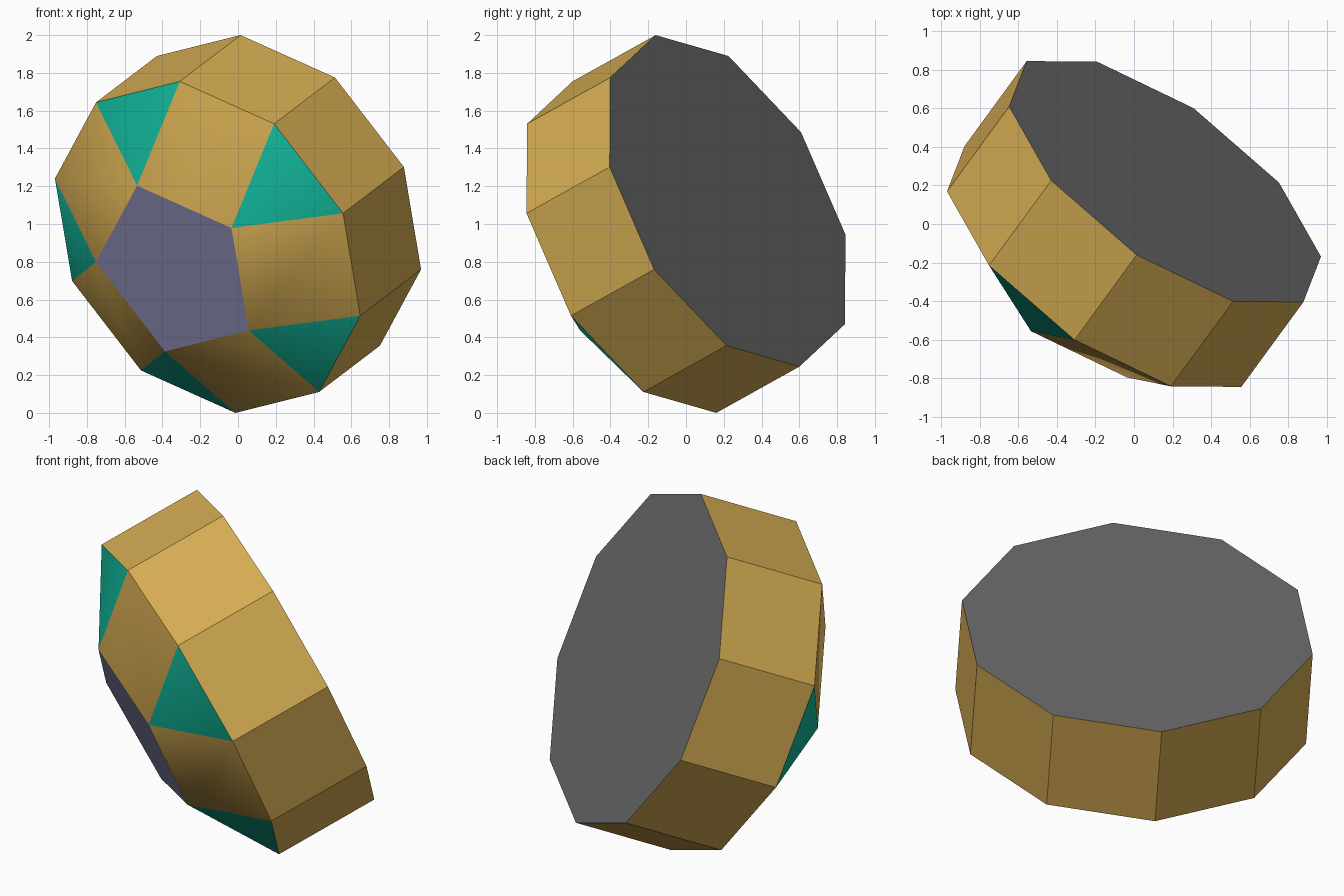
import bpy, bmesh, math
from mathutils import Vector

cube = bpy.data.objects.get("Cube")
if cube:
    bpy.data.objects.remove(cube, do_unlink=True)


def material(name, rgb):
    m = bpy.data.materials.new(name)
    m.use_nodes = True
    col = (*rgb, 1.0)
    m.diffuse_color = col
    m.node_tree.nodes["Principled BSDF"].inputs["Base Color"].default_value = col
    return m


TAN, GREEN, LAVENDER, GREY = range(4)
materials = [
    material("tan", (0.66, 0.41, 0.085)),
    material("green", (0.006, 0.49, 0.34)),
    material("lavender", (0.26, 0.26, 0.45)),
    material("dark grey", (0.135, 0.135, 0.135)),
]

# Regular solid: decagonal prism capped by a pentagonal cupola, all edges equal
EDGE = 0.598
R10 = EDGE / (2 * math.sin(math.pi / 10))
R5 = EDGE / (2 * math.sin(math.pi / 5))
CAP = EDGE * math.sqrt((5 - math.sqrt(5)) / 10)

# Tilted frame: axis points to the cupola, u and v span the decagon
axis = Vector((-0.32, -0.4375, -0.2435)).normalized()
u = Vector((-0.15, -0.385, 0.8775))
u = (u - axis * u.dot(axis)).normalized()
v = Vector((0.345, -0.625, 0.6525))
v = (v - axis * v.dot(axis) - u * v.dot(u)).normalized()
centre = Vector((0, 0, 1))

bm = bmesh.new()


def ring(count, radius, height, start):
    """Regular polygon of vertices around the tilted axis."""
    verts = []
    for k in range(count):
        t = math.radians(start) + k * math.tau / count
        verts.append(bm.verts.new(
            centre + axis * height + (u * math.cos(t) + v * math.sin(t)) * radius))
    return verts


def face(verts, mat):
    bm.faces.new(verts).material_index = mat


base = ring(10, R10, -EDGE / 2, 0)
rim = ring(10, R10, EDGE / 2, 0)
top = ring(5, R5, EDGE / 2 + CAP, -18)

# End faces
face(base, GREY)
face(top, LAVENDER)

# Prism sides
for k in range(10):
    n = (k + 1) % 10
    face([base[k], base[n], rim[n], rim[k]], TAN)

# Cupola: alternating squares and triangles
for j in range(5):
    a, b, c = rim[2 * j], rim[2 * j + 1], rim[(2 * j + 2) % 10]
    p, q = top[j], top[(j + 1) % 5]
    face([a, b, q, p], TAN)
    face([b, c, q], GREEN)

bmesh.ops.recalc_face_normals(bm, faces=bm.faces[:])
mesh = bpy.data.meshes.new("elongated_cupola")
bm.to_mesh(mesh)
bm.free()
for m in materials:
    mesh.materials.append(m)

solid = bpy.data.objects.new("elongated_cupola", mesh)
bpy.context.collection.objects.link(solid)

# Soft blend between cupola squares and triangles, all other edges sharp
bpy.ops.object.select_all(action='DESELECT')
solid.select_set(True)
bpy.context.view_layer.objects.active = solid
bpy.ops.object.shade_smooth_by_angle(angle=math.radians(30))
